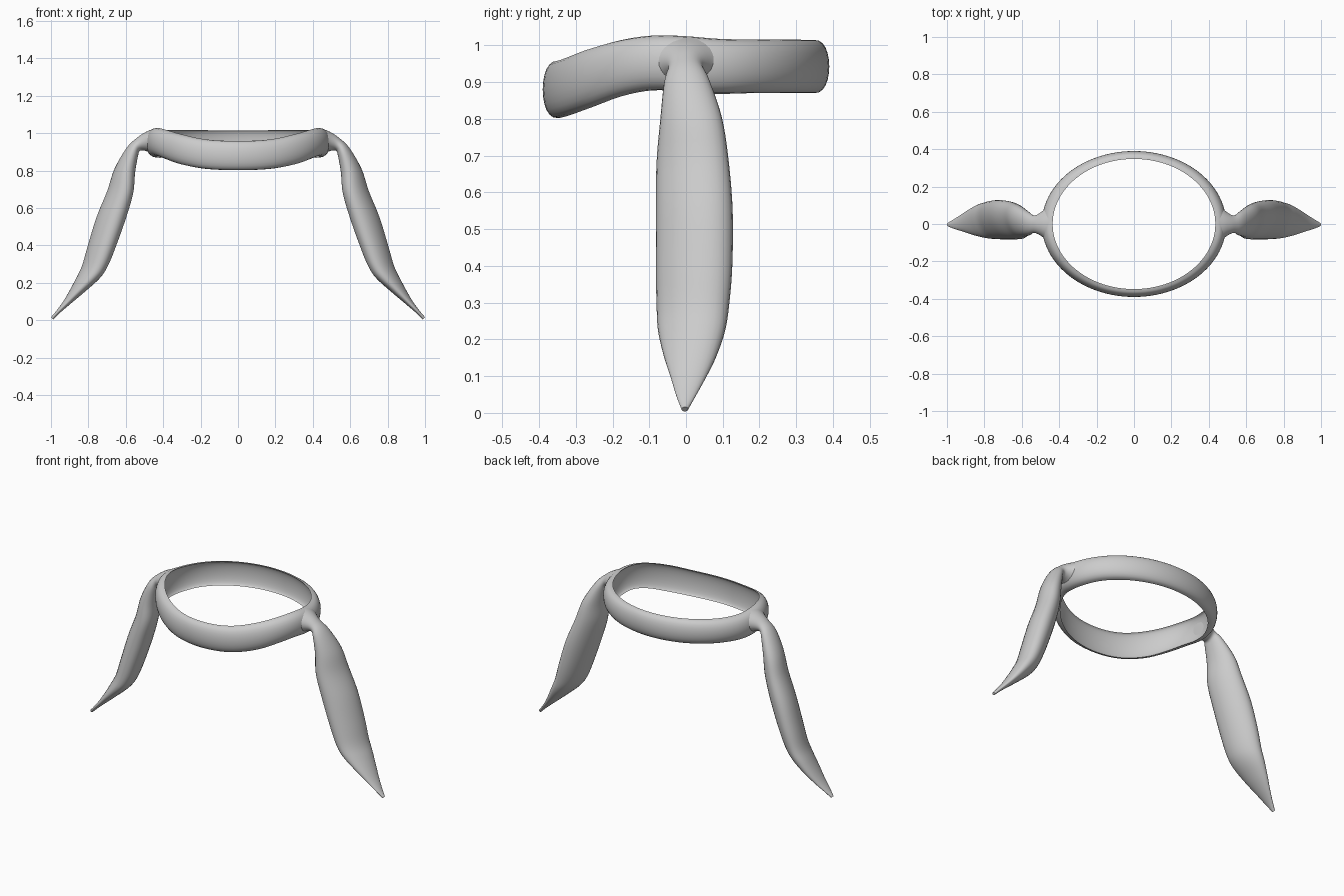
import bpy, bmesh
from math import sin, cos, pi

if "Cube" in bpy.data.objects:
    bpy.data.objects.remove(bpy.data.objects["Cube"])


def spline(keys, t):
    """Catmull-Rom sample of a list of tuples, t in 0..1."""
    n = len(keys) - 1
    i = min(int(t * n), n - 1)
    f = t * n - i
    p = [keys[max(0, min(n, i + k))] for k in (-1, 0, 1, 2)]
    return [0.5 * (2 * b + (c - a) * f + (2 * a - 5 * b + 4 * c - d) * f * f
                   + (3 * b - a - 3 * c + d) * f ** 3) for a, b, c, d in zip(*p)]


def loft(name, rings, closed):
    """Skin a list of equal point rings; cap the ends unless closed."""
    bm = bmesh.new()
    vs = [[bm.verts.new(p) for p in r] for r in rings]
    m, n = len(vs), len(vs[0])
    for i in range(m if closed else m - 1):
        a, b = vs[i], vs[(i + 1) % m]
        for j in range(n):
            k = (j + 1) % n
            bm.faces.new((a[j], a[k], b[k], b[j]))
    if not closed:
        bm.faces.new(vs[0])
        bm.faces.new(vs[-1])
    bmesh.ops.recalc_face_normals(bm, faces=bm.faces)
    me = bpy.data.meshes.new(name)
    bm.to_mesh(me)
    bm.free()
    ob = bpy.data.objects.new(name, me)
    bpy.context.collection.objects.link(ob)
    bpy.ops.object.select_all(action='DESELECT')
    ob.select_set(True)
    bpy.context.view_layer.objects.active = ob
    bpy.ops.object.shade_smooth_by_angle(angle=pi / 3)
    return ob


# Band: crescent section swept round an ellipse; (bottom z, top z) front to back
edges = [(.802, .958), (.83, .99), (.862, 1.015), (.878, 1.027), (.872, 1.025),
         (.868, 1.018), (.87, 1.016), (.87, 1.016), (.87, 1.015)]
band = []
for i in range(96):
    a = 2 * pi * i / 96
    lo, hi = spline(edges, (sin(a) + 1) / 2)
    sec = [(sin(pi * j / 12) ** 0.8, -cos(pi * j / 12)) for j in range(13)]
    sec += [(0.45 * sin(pi * j / 12), -cos(pi * j / 12)) for j in range(11, 0, -1)]
    band.append([((.435 + .058 * u) * cos(a), (.348 + .042 * u) * sin(a),
                  (lo + hi) / 2 + v * (hi - lo) / 2) for u, v in sec])
loft("band", band, True)

# Hanging ends: inner x, z, outer x, z, back y, front y, twist
tail = [(.46, .89, .455, 1.022, .10, -.10, 0), (.495, .905, .495, 1.005, .065, -.065, 0),
        (.525, .905, .54, .975, .046, -.048, 0), (.535, .875, .595, .922, .065, -.06, .1),
        (.55, .79, .66, .81, .098, -.07, .25), (.56, .68, .70, .69, .116, -.08, .34),
        (.597, .55, .757, .55, .127, -.082, .34), (.65, .40, .803, .40, .126, -.082, .34),
        (.695, .29, .835, .29, .117, -.08, .34), (.738, .225, .868, .22, .106, -.076, .3),
        (.815, .155, .905, .15, .082, -.06, .2), (.88, .10, .938, .095, .055, -.042, .1),
        (.945, .045, .975, .045, .026, -.026, 0), (.988, .004, 1.0, .016, .006, -.012, 0)]
for side, sx in (("left", -1), ("right", 1)):
    rings = []
    for i in range(66):
        xi, zi, xo, zo, yb, yf, tw = spline(tail, i / 65)
        ring = []
        for j in range(28):
            a = 2 * pi * j / 28
            f = (1 + cos(a - tw)) / 2
            y = (yb + yf) / 2 + (yb - yf) / 2 * sin(a)
            ring.append((sx * (xi + (xo - xi) * f), y, zi + (zo - zi) * f))
        rings.append(ring)
    loft(side + "_hanging_end", rings, False)
